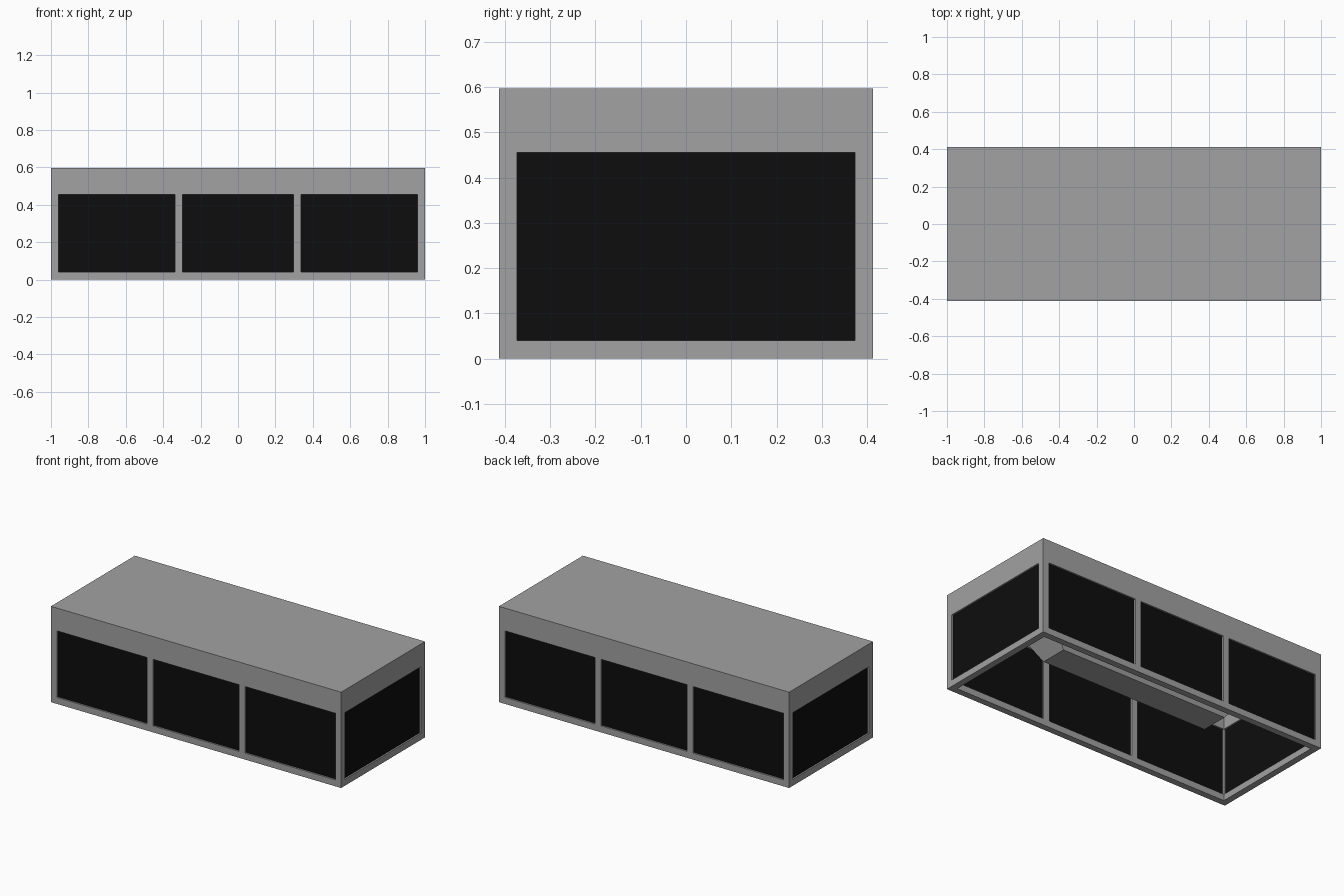
import bpy
import bmesh
from mathutils import Vector

default = bpy.data.objects.get("Cube")
if default:
    bpy.data.objects.remove(default, do_unlink=True)


def make_material(name, value):
    mat = bpy.data.materials.new(name)
    mat.use_nodes = True
    colour = (value, value, value, 1)
    mat.diffuse_color = colour
    mat.node_tree.nodes["Principled BSDF"].inputs["Base Color"].default_value = colour
    return mat


GREY = make_material("frame grey", 0.36)
BLACK = make_material("panel black", 0.004)

# Overall half sizes, heights and frame thickness
HX, HY, HEIGHT = 1.0, 0.413, 0.597
BAR = 0.04
SILL, HEAD = BAR, 0.455
CEILING = HEIGHT - BAR
POST = 0.317
RECESS = 0.01


def finish(name, bm, mat):
    bmesh.ops.recalc_face_normals(bm, faces=bm.faces)
    mesh = bpy.data.meshes.new(name)
    bm.to_mesh(mesh)
    bm.free()
    mesh.materials.append(mat)
    obj = bpy.data.objects.new(name, mesh)
    bpy.context.collection.objects.link(obj)
    return obj


def box(name, low, high, mat):
    low, high = Vector(low), Vector(high)
    bm = bmesh.new()
    bmesh.ops.create_cube(bm, size=1)
    for v in bm.verts:
        v.co = (low + high) / 2 + v.co * (high - low)
    return finish(name, bm, mat)


def cut(obj, low, high):
    cutter = box("cutter", low, high, GREY)
    cutter.hide_render = True
    mod = obj.modifiers.new("cut", 'BOOLEAN')
    mod.operation = 'DIFFERENCE'
    mod.solver = 'EXACT'
    mod.object = cutter
    bpy.context.view_layer.objects.active = obj
    bpy.ops.object.modifier_apply(modifier=mod.name)
    bpy.data.objects.remove(cutter, do_unlink=True)


# Hollow frame, open underneath, with window openings through the walls
frame = box("frame", (-HX, -HY, 0), (HX, HY, HEIGHT), GREY)
IX, IY = HX - BAR, HY - BAR
cut(frame, (-IX, -IY, -1), (IX, IY, CEILING))
bays = [("right", -IX, -POST - BAR / 2),
        ("middle", -POST + BAR / 2, POST - BAR / 2),
        ("left", POST + BAR / 2, IX)]
for _, x0, x1 in bays:
    cut(frame, (x0, -1, SILL), (x1, 1, HEAD))
cut(frame, (-2, -IY, SILL), (2, IY, HEAD))

# Dark panels set slightly into the openings
for side, sign in (("front", -1), ("back", 1)):
    y0, y1 = sorted((sign * (HY - RECESS), sign * (IY + RECESS)))
    for bay, x0, x1 in bays:
        box(f"{side}_{bay}_panel", (x0, y0, SILL), (x1, y1, HEAD), BLACK)
for side, sign in (("right", -1), ("left", 1)):
    x0, x1 = sorted((sign * (HX - RECESS), sign * (IX + RECESS)))
    box(f"{side}_end_panel", (x0, -IY, SILL), (x1, IY, HEAD), BLACK)

# Tapered hood hanging from the ceiling
LOW_Z = 0.185
bm = bmesh.new()
bmesh.ops.create_cube(bm, size=2)
for v in bm.verts:
    top = v.co.z > 0
    hx, hy = (0.88, 0.235) if top else (0.58, 0.086)
    v.co = (v.co.x * hx, v.co.y * hy, CEILING if top else LOW_Z)
finish("ceiling_hood", bm, GREY)
